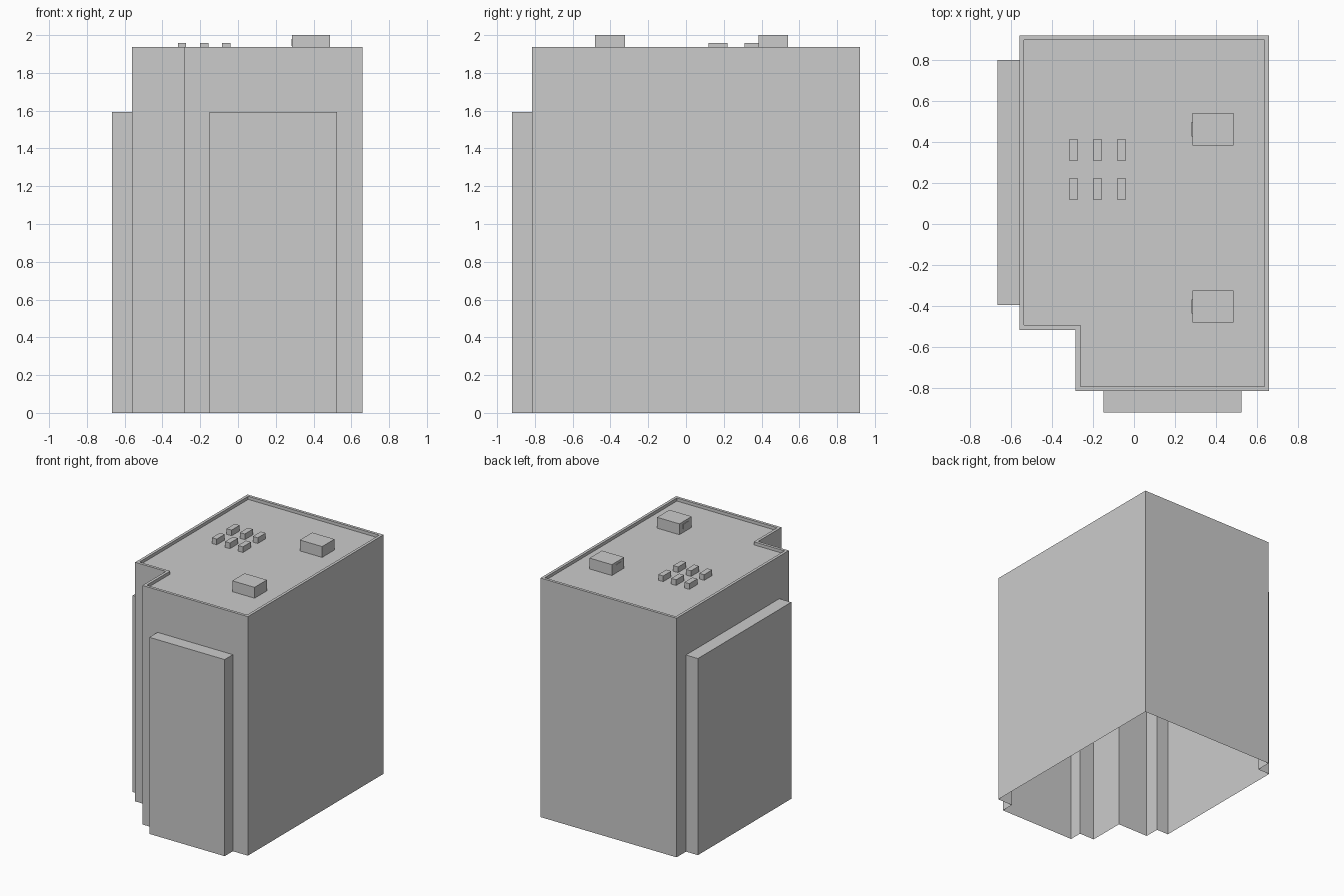
import bpy, bmesh

if "Cube" in bpy.data.objects:
    bpy.data.objects.remove(bpy.data.objects["Cube"])

TOP, ROOF, ANNEX_TOP, RIM = 1.937, 1.912, 1.593, 0.023


def mesh_object(name, polys):
    bm = bmesh.new()
    for poly in polys:
        bm.faces.new([bm.verts.new(p) for p in poly])
    bmesh.ops.remove_doubles(bm, verts=bm.verts, dist=1e-5)
    mesh = bpy.data.meshes.new(name)
    bm.to_mesh(mesh)
    bm.free()
    ob = bpy.data.objects.new(name, mesh)
    bpy.context.collection.objects.link(ob)
    return ob


def at(p, z):
    return (p[0], p[1], z)


def wall(a, b, z0, z1):
    return [at(a, z0), at(b, z0), at(b, z1), at(a, z1)]


def box(name, lo, hi):
    bm = bmesh.new()
    bmesh.ops.create_cube(bm, size=1)
    for v in bm.verts:
        v.co = [lo[i] if v.co[i] < 0 else hi[i] for i in range(3)]
    mesh = bpy.data.meshes.new(name)
    bm.to_mesh(mesh)
    bm.free()
    bpy.context.collection.objects.link(bpy.data.objects.new(name, mesh))


# Footprint, counterclockwise, with a notched front left corner
outer = [(-0.285, -0.816), (0.66, -0.816), (0.66, 0.921), (-0.56, 0.921),
         (-0.56, -0.517), (-0.285, -0.517)]
r = RIM
inset = [(r, r), (-r, r), (-r, -r), (r, -r), (r, r), (r, r)]
inner = [(p[0] + d[0], p[1] + d[1]) for p, d in zip(outer, inset)]

# Annex openings: wall index -> (start, end, outward offset)
annexes = {0: ("front_annex", (-0.15, -0.816), (0.525, -0.816), (0, -0.105)),
           3: ("left_annex", (-0.56, 0.8), (-0.56, -0.395), (-0.107, 0))}

# Hollow main block with parapet and recessed roof, open underneath
polys = [[at(p, ROOF) for p in inner]]
for i, a in enumerate(outer):
    j = (i + 1) % len(outer)
    b = outer[j]
    face = wall(a, b, 0, TOP)
    if i in annexes:
        _, p, q, _ = annexes[i]
        face[1:1] = [at(p, 0), at(p, ANNEX_TOP), at(q, ANNEX_TOP), at(q, 0)]
    polys.append(face)
    polys.append([at(a, TOP), at(b, TOP), at(inner[j], TOP), at(inner[i], TOP)])
    polys.append(wall(inner[j], inner[i], ROOF, TOP))
mesh_object("main_block", polys)

# Lower annexes, open to the main block and underneath
for name, p, q, d in annexes.values():
    po, qo = (p[0] + d[0], p[1] + d[1]), (q[0] + d[0], q[1] + d[1])
    mesh_object(name, [wall(p, po, 0, ANNEX_TOP), wall(po, qo, 0, ANNEX_TOP),
                       wall(qo, q, 0, ANNEX_TOP),
                       [at(v, ANNEX_TOP) for v in (p, po, qo, q)]])

# Stair houses with a thin door panel on the left side
for y in (-0.403, 0.462):
    box("roof_house", (0.286, y - 0.079, ROOF), (0.486, y + 0.079, 2.0))
    box("roof_house_door", (0.282, y - 0.035, ROOF + 0.03), (0.288, y + 0.035, 1.98))

# Grid of small vents
for x in (-0.296, -0.178, -0.062):
    for y in (0.17, 0.361):
        box("roof_vent", (x - 0.022, y - 0.051, ROOF), (x + 0.022, y + 0.051, 1.958))
